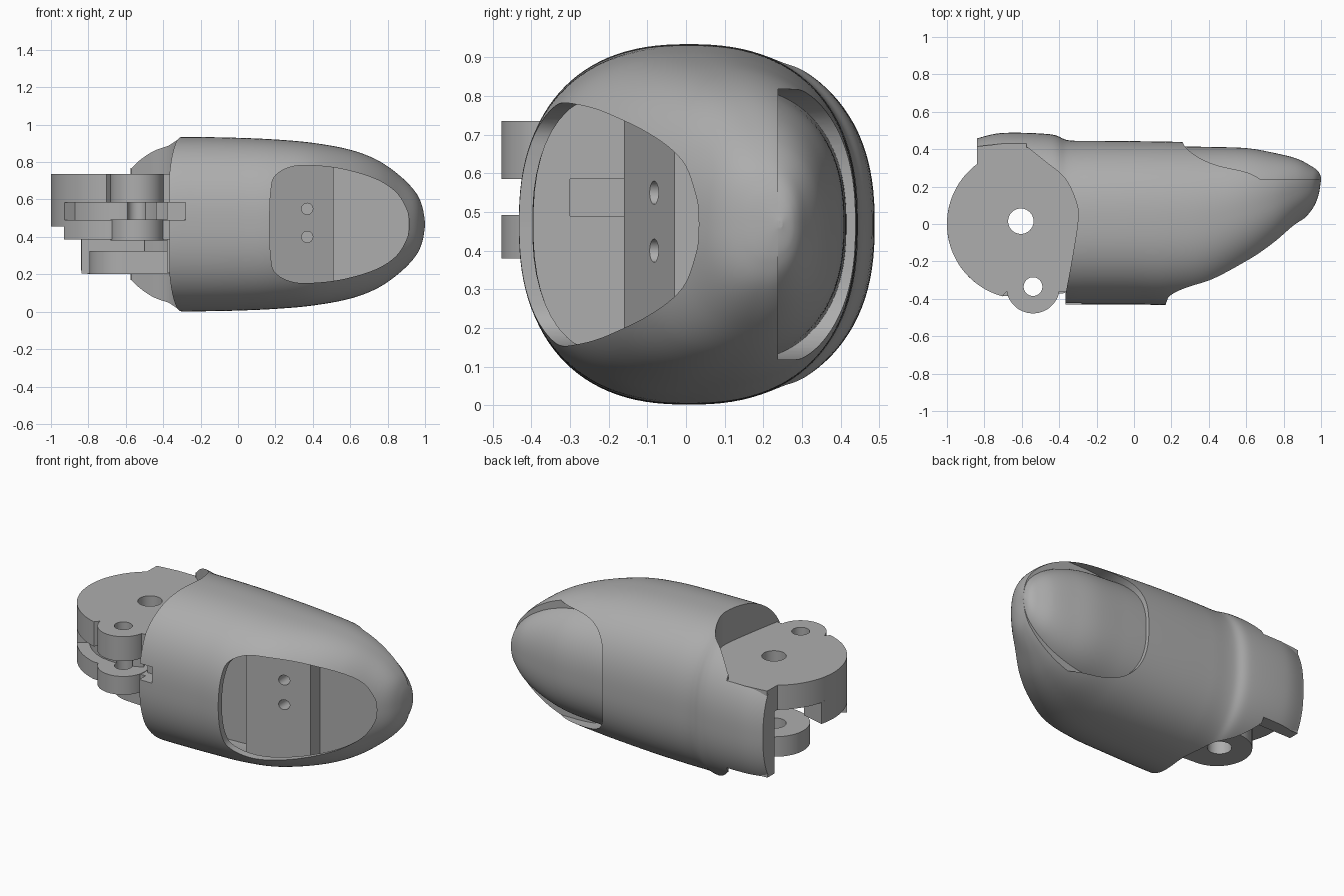
import bpy, bmesh, math
from math import sin, cos, pi, radians

if "Cube" in bpy.data.objects:
    bpy.data.objects.remove(bpy.data.objects["Cube"], do_unlink=True)

grey = bpy.data.materials.new("plain grey")
grey.use_nodes = True
grey.diffuse_color = (0.42, 0.42, 0.42, 1)
grey.node_tree.nodes["Principled BSDF"].inputs["Base Color"].default_value = (0.42, 0.42, 0.42, 1)

MID = 0.468          # height of the finger axis
PIVOT = (-0.6, 0.0)  # hinge axis
LUG = (-0.54, -0.335)


def finish(name, bm):
    bmesh.ops.recalc_face_normals(bm, faces=bm.faces)
    mesh = bpy.data.meshes.new(name)
    bm.to_mesh(mesh)
    bm.free()
    mesh.materials.append(grey)
    ob = bpy.data.objects.new(name, mesh)
    bpy.context.collection.objects.link(ob)
    return ob


def activate(ob):
    bpy.ops.object.select_all(action='DESELECT')
    ob.select_set(True)
    bpy.context.view_layer.objects.active = ob


def combine(ob, cutter, op='DIFFERENCE', keep=False):
    mod = ob.modifiers.new("cut", 'BOOLEAN')
    mod.operation, mod.solver, mod.object = op, 'EXACT', cutter
    activate(ob)
    bpy.ops.object.modifier_apply(modifier=mod.name)
    if not keep:
        bpy.data.objects.remove(cutter, do_unlink=True)


def spline(pts, steps):
    """Smooth curve through points of any dimension."""
    p = [pts[0]] + list(pts) + [pts[-1]]
    out = []
    for a, b, c, d in zip(p, p[1:], p[2:], p[3:]):
        for i in range(steps):
            t = i / steps
            out.append(tuple(
                (2*q + (r - o)*t + (2*o - 5*q + 4*r - s)*t*t + (3*q - o - 3*r + s)*t**3) / 2
                for o, q, r, s in zip(a, b, c, d)))
    return out + [tuple(pts[-1])]


def power(v, n):
    return math.copysign(abs(v)**(2/n), v)


def arc(centre, r, start, end, n=40):
    angles = [radians(start + (end - start) * i / n) for i in range(n + 1)]
    return [(centre[0] + r*cos(a), centre[1] + r*sin(a)) for a in angles]


def prism(name, outline, lo, hi, along='Z'):
    bm = bmesh.new()
    place = (lambda u, v, w: (u, v, w)) if along == 'Z' else (lambda u, v, w: (u, w, v))
    rings = [[bm.verts.new(place(u, v, w)) for u, v in outline] for w in (lo, hi)]
    for ring in rings:
        bm.faces.new(ring)
    n = len(outline)
    for i in range(n):
        j = (i + 1) % n
        bm.faces.new((rings[0][i], rings[0][j], rings[1][j], rings[1][i]))
    return finish(name, bm)


def box(name, x0, x1, y0, y1, z0, z1):
    return prism(name, [(x0, y0), (x1, y0), (x1, y1), (x0, y1)], z0, z1)


def rod(centre, r, lo, hi, along='Z'):
    return prism("rod", arc(centre, r, 0, 351, 39), lo, hi, along)


# Finger sections: x, half height, front y, back y
SECTIONS = [
    (-.84, .44, -.42, .458), (-.7, .45, -.42, .487), (-.45, .464, -.425, .48),
    (-.35, .466, -.43, .448), (-.2, .466, -.43, .445), (0, .462, -.43, .443),
    (.2, .453, -.43, .44), (.4, .435, -.395, .435), (.6, .398, -.275, .425),
    (.75, .34, -.15, .395), (.87, .255, -.015, .36), (.95, .17, .075, .315),
    (.985, .095, .15, .285), (1, .01, .235, .25)]


def finger(name, deep=1.0, tall=1.0, x0=-1, x1=2, count=112, steps=10):
    """Lofted finger; deep and tall shrink its sections for inner surfaces."""
    bm = bmesh.new()
    rings = []
    for x, half, lo, hi in spline(SECTIONS, steps):
        if x0 <= x <= x1:
            c, h, half = (lo + hi)/2, (hi - lo)/2 * deep, half * tall
            angles = [2*pi*(i + .5) / count for i in range(count)]
            rings.append([bm.verts.new((x, c + h*power(cos(a), 2.4),
                                        MID + half*power(sin(a), 2.4))) for a in angles])
    for a, b in zip(rings, rings[1:]):
        for i in range(count):
            j = (i + 1) % count
            bm.faces.new((a[i], a[j], b[j], b[i]))
    bm.faces.new(rings[0])
    bm.faces.new(rings[-1])
    return finish(name, bm)


# Finger shell, trimmed at the knuckle so that only the back flange reaches past it
shell = finger("fingertip_shell")
edge = spline([(-.57, .41), (-.47, .33), (-.37, .245), (-.31, .12), (-.3, .02),
               (-.33, -.18), (-.365, -.37)], 8)
combine(shell, prism("knuckle_cut", edge + [(-.37, -1), (-2, -1), (-2, .4)], -1, 2))
for z0, z1 in ((-1, .203), (.735, 2)):
    combine(shell, box("flange_trim", -2, -.575, -1, 1, z0, z1))

# Nail: a rounded patch cut down to a slightly smaller finger surface
patch = [(.66 + .4*power(cos(a), 3.6), MID + .35*power(sin(a), 3.6))
         for a in (2*pi*i/80 for i in range(80))]
nail = prism("nail_cut", patch, .238, 1, 'Y')
combine(nail, finger("nail_bed", .945, .87))
combine(shell, nail)

# Pad opening and hollow, both stopped by the sloped inner block
limit = prism("hollow_limit", [(-.15, -1), (-.15, 0), (.165, 0), (.165, -.16), (.51, -.03),
                               (.51, .065), (.93, .065), (1, -1)], -1, 2)
top = spline([(.168, 0), (.175, .17), (.2, .26), (.3, .31), (.45, .31), (.6, .285),
              (.75, .235), (.85, .165), (.905, .07), (.915, 0)], 6)
rim = [(x, MID + z) for x, z in top] + [(x, MID - z) for x, z in top[-2:0:-1]]
opening = prism("pad_opening", rim, -1, .12, 'Y')
hollow = finger("hollow", .92, .92, -.3, .93, 64, 5)
for cutter in (opening, hollow):
    combine(cutter, limit, 'INTERSECT', keep=True)
    combine(shell, cutter)
bpy.data.objects.remove(limit, do_unlink=True)

# Screw holes in the block, cord slot, and side groove
for z in (.4, .55):
    combine(shell, rod((.37, z), .03, -.2, 0, 'Y'))
combine(shell, box("slot", -.27, -.1, -.3, -.16, .49, .585))
combine(shell, box("groove", -.5, -.28, -1, -.33, .49, .585))

# Upper hinge plate with side lug, and the inner thickness of the back flange
upper = prism("upper_hinge_plate",
              arc(PIVOT, .4, 127, 255) + arc(LUG, .143, 190, 350) +
              [(-.25, -.36), (-.25, .3), (-.5, .39), (-.57, .43), (-.7, .43), (-.838, .415)],
              .585, .735)
flange = prism("flange_liner", [(-.838, .345), (-.5, .345), (-.5, .39), (-.57, .425),
                                (-.7, .425), (-.838, .41)], .205, .6)

# Rim wall under the upper plate, recessed behind the cord groove
rim_wall = prism("hinge_rim_wall", arc(PIVOT, .4, 165, 215) + arc(PIVOT, .25, 215, 165),
                 .455, .59)
groove_wall = prism("groove_wall", arc(PIVOT, .33, 213, 300) + arc(PIVOT, .25, 300, 213),
                    .46, .59)
ledge = prism("groove_ledge", arc(PIVOT, .4, 214, 255) + [(-.5, -.38), (-.25, -.36),
              (-.25, -.2)] + arc(PIVOT, .25, 300, 214), .385, .49)
lower_lug = prism("lower_lug", arc(LUG, .143, 170, 370) + [(-.28, -.34), (-.28, -.22)],
                  .38, .492)

# Lower hinge plate and the core joining both plates to the shell
lower = prism("lower_hinge_plate", arc(PIVOT, .195, 90, 270) +
              [(-.25, -.22), (-.25, .22)], .203, .325)
core = box("knuckle_core", -.38, -.25, -.33, .24, .21, .7)

# Pivot and pin holes
for plate in (upper, lower):
    combine(plate, rod((-.605, .015), .068, 0, 1))
for plate in (upper, groove_wall, lower_lug, ledge):
    combine(plate, rod(LUG, .05, 0, 1))

for ob in (shell, upper, flange, rim_wall, groove_wall, ledge, lower_lug, lower, core):
    activate(ob)
    bpy.ops.object.shade_smooth_by_angle(angle=radians(32))
